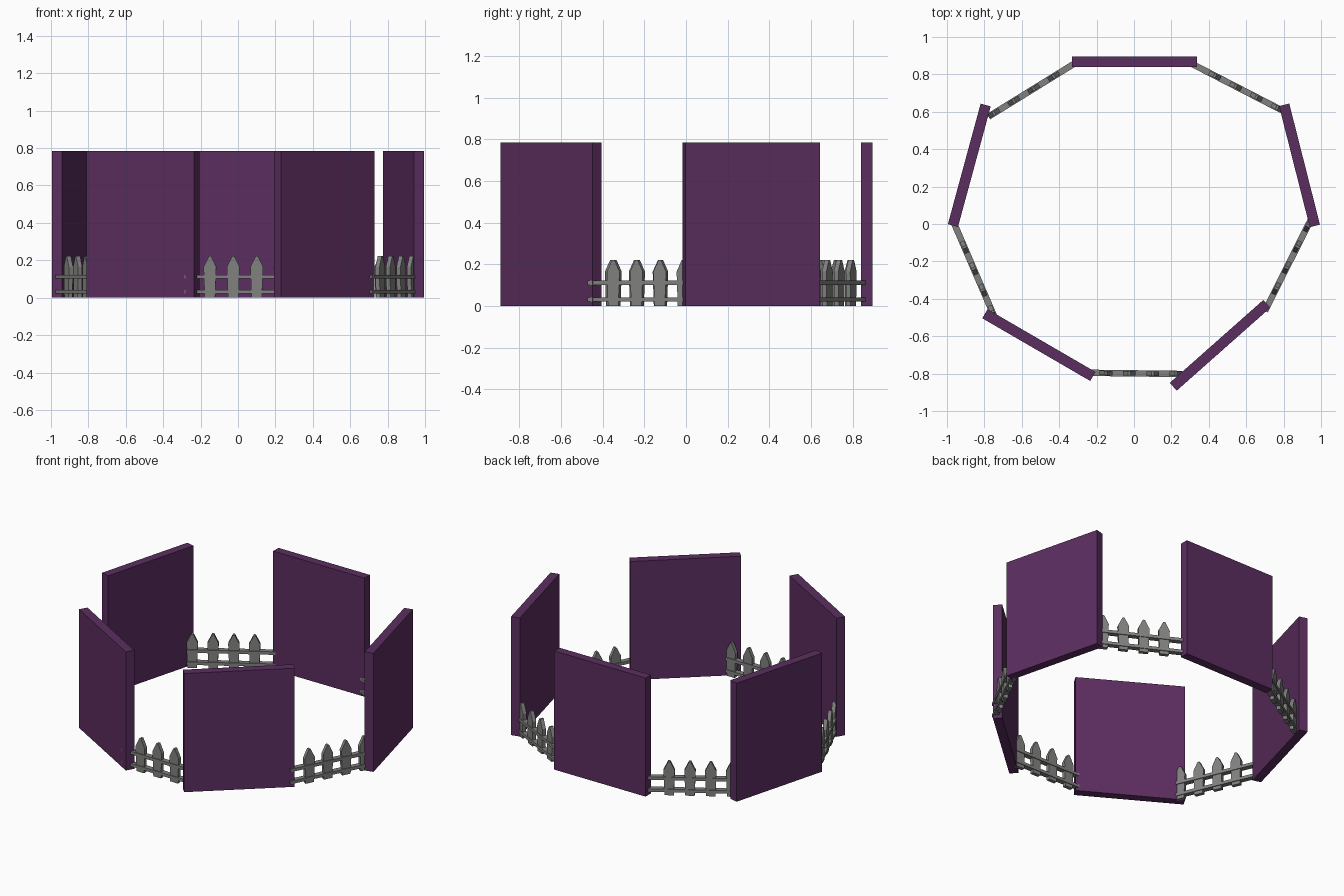
import bpy, bmesh
from mathutils import Vector, Matrix

cube = bpy.data.objects.get("Cube")
if cube:
    bpy.data.objects.remove(cube, do_unlink=True)


def make_material(name, color):
    mat = bpy.data.materials.new(name)
    mat.use_nodes = True
    mat.diffuse_color = color
    mat.node_tree.nodes["Principled BSDF"].inputs["Base Color"].default_value = color
    return mat


PURPLE = make_material("plum purple", (0.105, 0.027, 0.115, 1))
GREY = make_material("stone grey", (0.22, 0.22, 0.215, 1))

WALL_HEIGHT, WALL_DEPTH = 0.785, 0.056
RAIL_HEIGHTS = (0.032, 0.112)
RAIL_SIZE, RAIL_DEPTH = 0.02, 0.034
PICKET_DEPTH = 0.024
FIRST_PICKET, PICKET_STEP, PICKET_COUNT = 0.135, 0.125, 4


def add_box(bm, x0, x1, depth, z0, z1):
    size = Matrix.Diagonal((x1 - x0, depth, z1 - z0, 1))
    place = Matrix.Translation(((x0 + x1) / 2, 0, (z0 + z1) / 2))
    bmesh.ops.create_cube(bm, size=1, matrix=place @ size)


def add_picket(bm, x):
    # Pointed board, slightly wider at the shoulders
    half = [(0.028, 0.0), (0.034, 0.165), (0.006, 0.222)]
    outline = half + [(-w, z) for w, z in reversed(half)]
    face = bm.faces.new([bm.verts.new((x + w, -PICKET_DEPTH / 2, z)) for w, z in outline])
    new = bmesh.ops.extrude_face_region(bm, geom=[face])["geom"]
    verts = [v for v in new if isinstance(v, bmesh.types.BMVert)]
    bmesh.ops.translate(bm, verts=verts, vec=(0, PICKET_DEPTH, 0))


def finish(bm, name, start, end, mat):
    # Lay the part's x axis along the line from start to end
    bmesh.ops.recalc_face_normals(bm, faces=bm.faces)
    mesh = bpy.data.meshes.new(name)
    bm.to_mesh(mesh)
    bm.free()
    mesh.materials.append(mat)
    obj = bpy.data.objects.new(name, mesh)
    bpy.context.collection.objects.link(obj)
    line = Vector(end) - Vector(start)
    obj.location = (*start, 0)
    obj.rotation_euler.z = -Vector((1, 0)).angle_signed(line)


def make_wall(name, start, end):
    bm = bmesh.new()
    add_box(bm, 0, (Vector(end) - Vector(start)).length, WALL_DEPTH, 0, WALL_HEIGHT)
    finish(bm, name, start, end, PURPLE)


def make_fence(name, start, end):
    bm = bmesh.new()
    length = (Vector(end) - Vector(start)).length
    for z in RAIL_HEIGHTS:
        add_box(bm, 0, length, RAIL_DEPTH, z - RAIL_SIZE / 2, z + RAIL_SIZE / 2)
    for i in range(PICKET_COUNT):
        add_picket(bm, FIRST_PICKET + i * PICKET_STEP)
    finish(bm, name, start, end, GREY)


# Five tall wall panels in a ring
make_wall("back_wall", (-0.331, 0.868), (0.338, 0.868))
make_wall("left_wall", (0.803, 0.637), (0.967, -0.01))
make_wall("right_wall", (-0.793, 0.636), (-0.968, -0.008))
make_wall("front_right_wall", (-0.797, -0.48), (-0.22, -0.815))
make_wall("front_left_wall", (0.71, -0.427), (0.21, -0.87))

# Low picket fences closing the gaps
make_fence("front_fence", (-0.285, -0.795), (0.26, -0.802))
make_fence("left_fence", (0.7, -0.465), (0.945, 0.022))
make_fence("back_left_fence", (0.312, 0.855), (0.795, 0.606))
make_fence("back_right_fence", (-0.315, 0.86), (-0.778, 0.574))
make_fence("right_fence", (-0.96, 0.0), (-0.745, -0.5))
